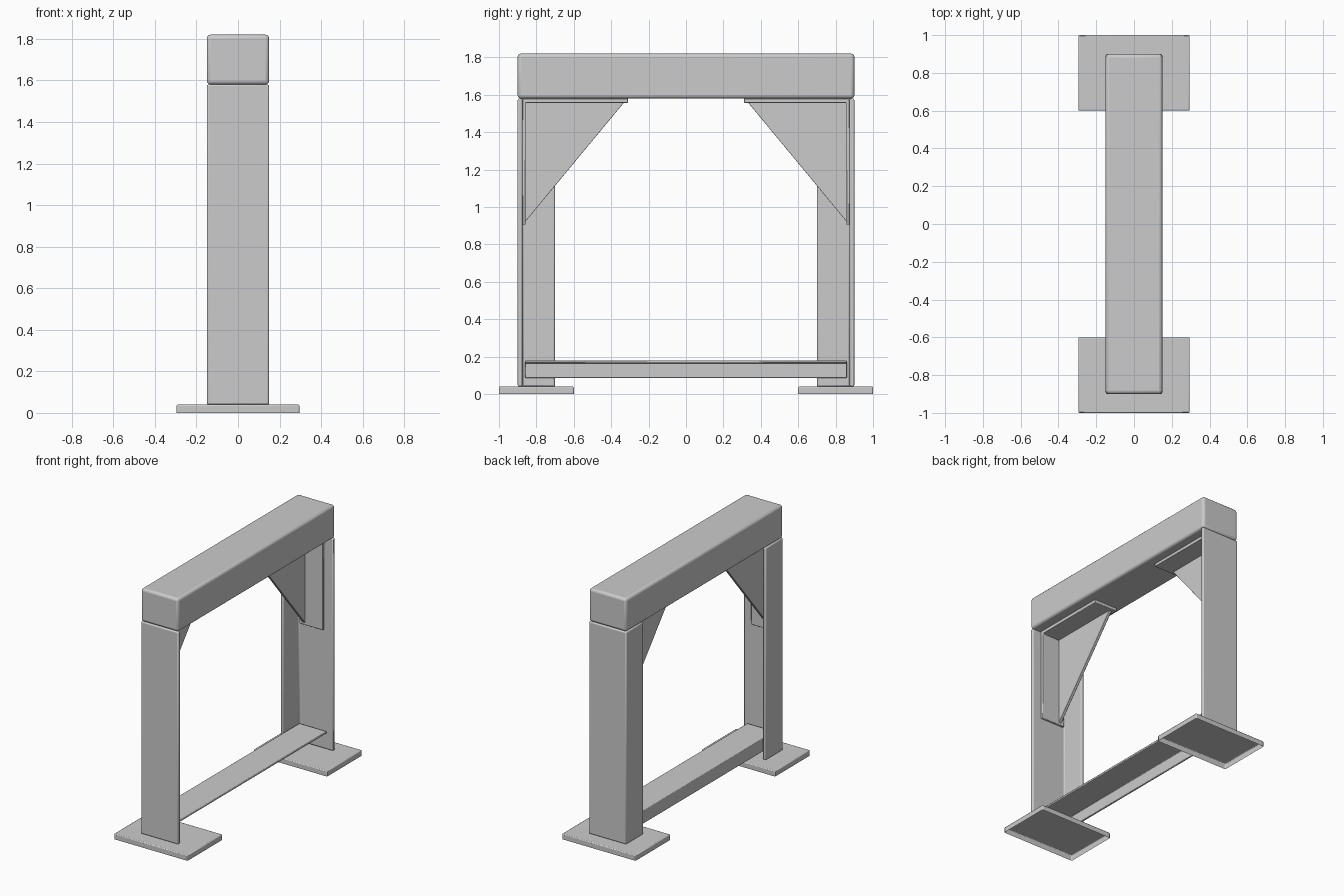
import bpy, bmesh, math
from mathutils import Vector

cube = bpy.data.objects.get("Cube")
if cube:
    bpy.data.objects.remove(cube, do_unlink=True)

steel = bpy.data.materials.new("grey_steel")
steel.use_nodes = True
COLOUR = (0.6, 0.6, 0.6, 1)
steel.diffuse_color = COLOUR
steel.node_tree.nodes["Principled BSDF"].inputs["Base Color"].default_value = COLOUR


def prism(name, profile, axis, lo, hi, bevel=0.005, segments=2, open_bottom=False):
    """Extrude a 2D profile along an axis; the profile uses the other two axes in order."""
    def place(p, depth):
        co = list(p)
        co.insert("xyz".index(axis), depth)
        return Vector(co)

    bm = bmesh.new()
    face = bm.faces.new([bm.verts.new(place(p, lo)) for p in profile])
    moved = bmesh.ops.extrude_face_region(bm, geom=[face])["geom"]
    shift = place((0, 0), hi - lo)
    bmesh.ops.translate(bm, vec=shift, verts=[g for g in moved if isinstance(g, bmesh.types.BMVert)])
    bmesh.ops.recalc_face_normals(bm, faces=bm.faces[:])
    if open_bottom:
        under = [f for f in bm.faces if f.normal.z < -0.9]
        bmesh.ops.delete(bm, geom=under, context='FACES')
    mesh = bpy.data.meshes.new(name)
    bm.to_mesh(mesh)
    bm.free()
    mesh.materials.append(steel)
    obj = bpy.data.objects.new(name, mesh)
    bpy.context.collection.objects.link(obj)
    mod = obj.modifiers.new("rounded_edges", 'BEVEL')
    mod.width = bevel
    mod.segments = segments
    mod.limit_method = 'ANGLE'
    bpy.ops.object.select_all(action='DESELECT')
    obj.select_set(True)
    bpy.context.view_layer.objects.active = obj
    bpy.ops.object.shade_smooth_by_angle(angle=math.radians(35))
    return obj


def rect(a0, a1, b0, b1):
    return [(a0, b0), (a1, b0), (a1, b1), (a0, b1)]


# Top beam
prism("top_beam", rect(-0.15, 0.15, -0.9, 0.9), "z", 1.58, 1.82, 0.018, 3)

# Lower tie rail: angle section with a top leg and a side leg
prism("lower_rail", [(-0.11, 0.085), (-0.095, 0.085), (-0.095, 0.165),
                     (0.11, 0.165), (0.11, 0.18), (-0.11, 0.18)],
      "y", -0.86, 0.86, 0.004)

# Each end: base plate, angle post and corner bracket
for end, s in (("front", -1), ("back", 1)):
    prism(end + "_base_plate", rect(-0.295, 0.295, s * 0.6, s * 1.0),
          "z", 0, 0.04, 0.006, open_bottom=True)

    post = [(-0.15, 0.9), (0.15, 0.9), (0.15, 0.875),
            (-0.125, 0.875), (-0.125, 0.7), (-0.15, 0.7)]
    prism(end + "_post", [(x, s * y) for x, y in post], "z", 0.04, 1.58, 0.008)

    # Bracket: folded flange along the post and beam, plus a triangular web
    flange = [(0.875, 1.58), (0.875, 0.905), (0.858, 0.905),
              (0.858, 1.557), (0.31, 1.557), (0.31, 1.58)]
    prism(end + "_bracket_flange", [(s * y, z) for y, z in flange], "x", -0.11, 0.08, 0.004)
    web = [(0.86, 1.56), (0.86, 0.92), (0.33, 1.56)]
    prism(end + "_bracket_web", [(s * y, z) for y, z in web], "x", -0.085, -0.063, 0.003)
